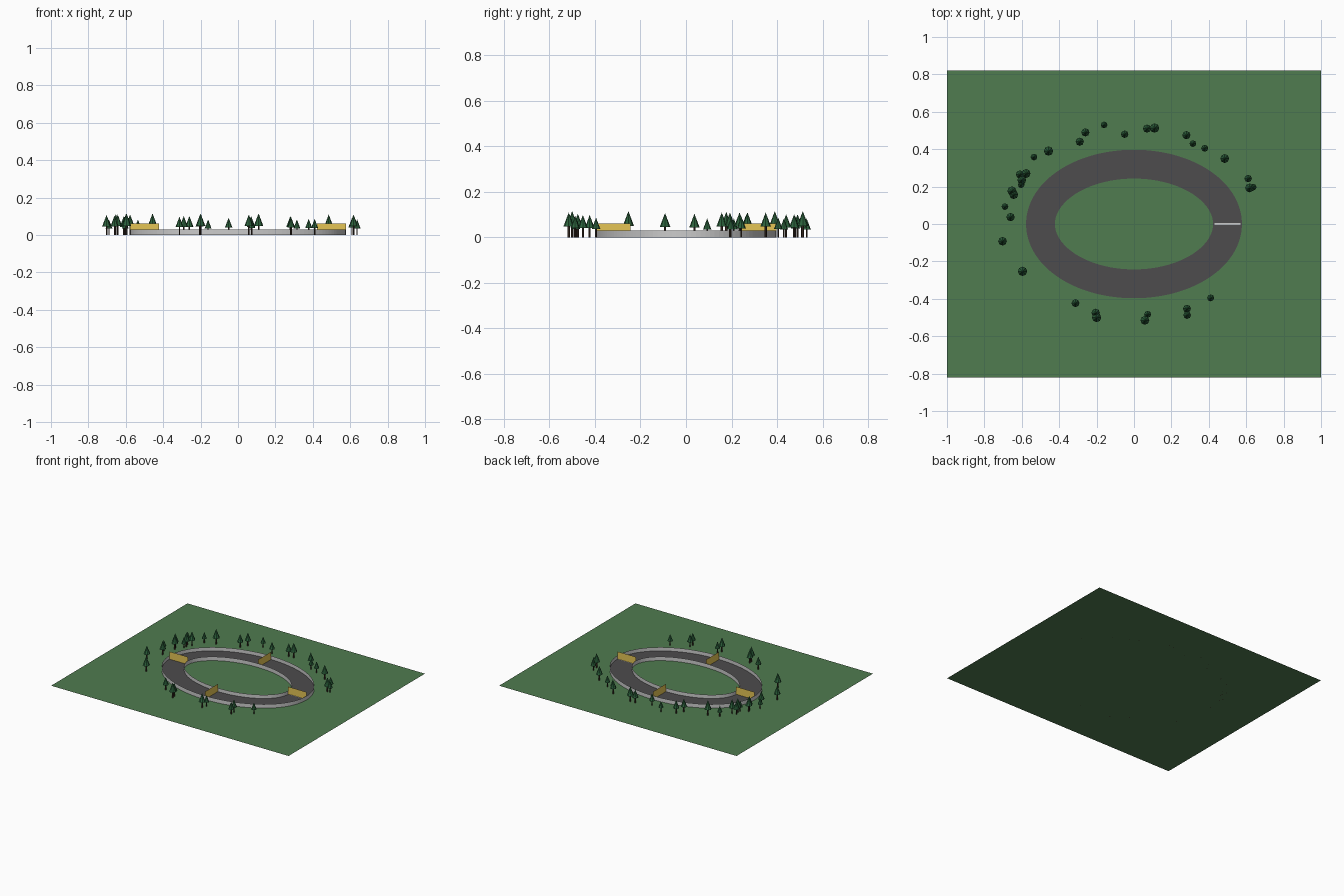
import bpy, bmesh, math
from mathutils import Matrix

if "Cube" in bpy.data.objects:
    bpy.data.objects.remove(bpy.data.objects["Cube"])


def material(name, rgb):
    m = bpy.data.materials.new(name)
    m.diffuse_color = (*rgb, 1)
    m.use_nodes = True
    m.node_tree.nodes["Principled BSDF"].inputs["Base Color"].default_value = m.diffuse_color
    return m


GRASS = material("grass", (0.08, 0.2, 0.08))
ASPHALT = material("asphalt", (0.075, 0.072, 0.075))
YELLOW = material("yellow", (0.78, 0.56, 0.09))
WHITE = material("white", (0.8, 0.8, 0.8))
LEAF = material("leaf", (0.025, 0.12, 0.045))
BARK = material("bark", (0.05, 0.03, 0.02))


def add_object(name, bm, *mats):
    mesh = bpy.data.meshes.new(name)
    bm.to_mesh(mesh)
    bm.free()
    for m in mats:
        mesh.materials.append(m)
    ob = bpy.data.objects.new(name, mesh)
    bpy.context.collection.objects.link(ob)
    return ob


def quad(name, corners, mat):
    bm = bmesh.new()
    bm.faces.new([bm.verts.new(c) for c in corners])
    return add_object(name, bm, mat)


# Oval centre line, offset sideways by d
A, B, HALF, SEGS = 0.5, 0.32, 0.077, 128
ROAD_Z, WALL_H, GATE_H = 0.002, 0.03, 0.06


def oval(t, d, z):
    nx, ny = math.cos(t) / A, math.sin(t) / B
    n = math.hypot(nx, ny)
    return (A * math.cos(t) + d * nx / n, B * math.sin(t) + d * ny / n, z)


def oval_strip(name, d0, z0, d1, z1, *mats):
    bm = bmesh.new()
    angles = [2 * math.pi * i / SEGS for i in range(SEGS)]
    a = [bm.verts.new(oval(t, d0, z0)) for t in angles]
    b = [bm.verts.new(oval(t, d1, z1)) for t in angles]
    for i in range(SEGS):
        j = (i + 1) % SEGS
        bm.faces.new((a[i], b[i], b[j], a[j]))
    return add_object(name, bm, *mats)


# Ground
quad("ground", [(-1, -0.82, 0), (1, -0.82, 0), (1, 0.82, 0), (-1, 0.82, 0)], GRASS)

# Track surface and its two side walls
oval_strip("road", -HALF, ROAD_Z, HALF, ROAD_Z, ASPHALT)
oval_strip("outer_wall", HALF, WALL_H, HALF, 0)
oval_strip("inner_wall", -HALF, 0, -HALF, WALL_H)

# Checkpoint panels across the track
for k in range(4):
    t = k * math.pi / 2
    quad(f"checkpoint_{k + 1}", [oval(t, -HALF, 0), oval(t, HALF, 0),
                                 oval(t, HALF, GATE_H), oval(t, -HALF, GATE_H)], YELLOW)

# Start line
x0, x1, w = A - HALF + 0.007, A + HALF - 0.007, 0.005
quad("start_line", [(x0, -w, 0.004), (x1, -w, 0.004), (x1, w, 0.004), (x0, w, 0.004)], WHITE)


# Tree: six-sided trunk and eight-sided cone crown
def tree(name, x, y, s):
    bm = bmesh.new()
    bmesh.ops.create_cone(bm, cap_ends=True, segments=6, radius1=0.005, radius2=0.005,
                          depth=0.05, matrix=Matrix.Translation((0, 0, 0.025)))
    trunk = set(bm.faces)
    bmesh.ops.create_cone(bm, cap_ends=True, segments=8, radius1=0.025, radius2=0,
                          depth=0.066, matrix=Matrix.Translation((0, 0, 0.082)))
    for f in bm.faces:
        f.material_index = 0 if f in trunk else 1
    ob = add_object(name, bm, BARK, LEAF)
    ob.location = (x, y, 0)
    ob.scale = (s, s, s)


L, M, S = 1.0, 0.88, 0.72
TREES = [
    (-.16, .53, S), (-.26, .49, M), (-.29, .44, M), (-.05, .48, .8), (.07, .51, M),
    (.11, .513, L), (.28, .475, M), (.315, .43, S), (.378, .405, .75), (.485, .35, .95),
    (.61, .243, .8), (.618, .193, .95), (.637, .197, S), (-.457, .39, L), (-.535, .358, S),
    (-.577, .27, .95), (-.61, .265, M), (-.6, .235, .95), (-.603, .21, S), (-.653, .177, .97),
    (-.643, .157, .95), (-.69, .093, S), (-.66, .037, .9), (-.703, -.092, .93), (-.596, -.253, L),
    (-.313, -.423, .85), (-.205, -.475, .9), (-.2, -.5, L), (.058, -.515, .95), (.073, -.483, .75),
    (.283, -.453, .85), (.284, -.487, .82), (.41, -.395, .75),
]
for i, (x, y, s) in enumerate(TREES):
    tree(f"tree_{i + 1}", x, y, s)
